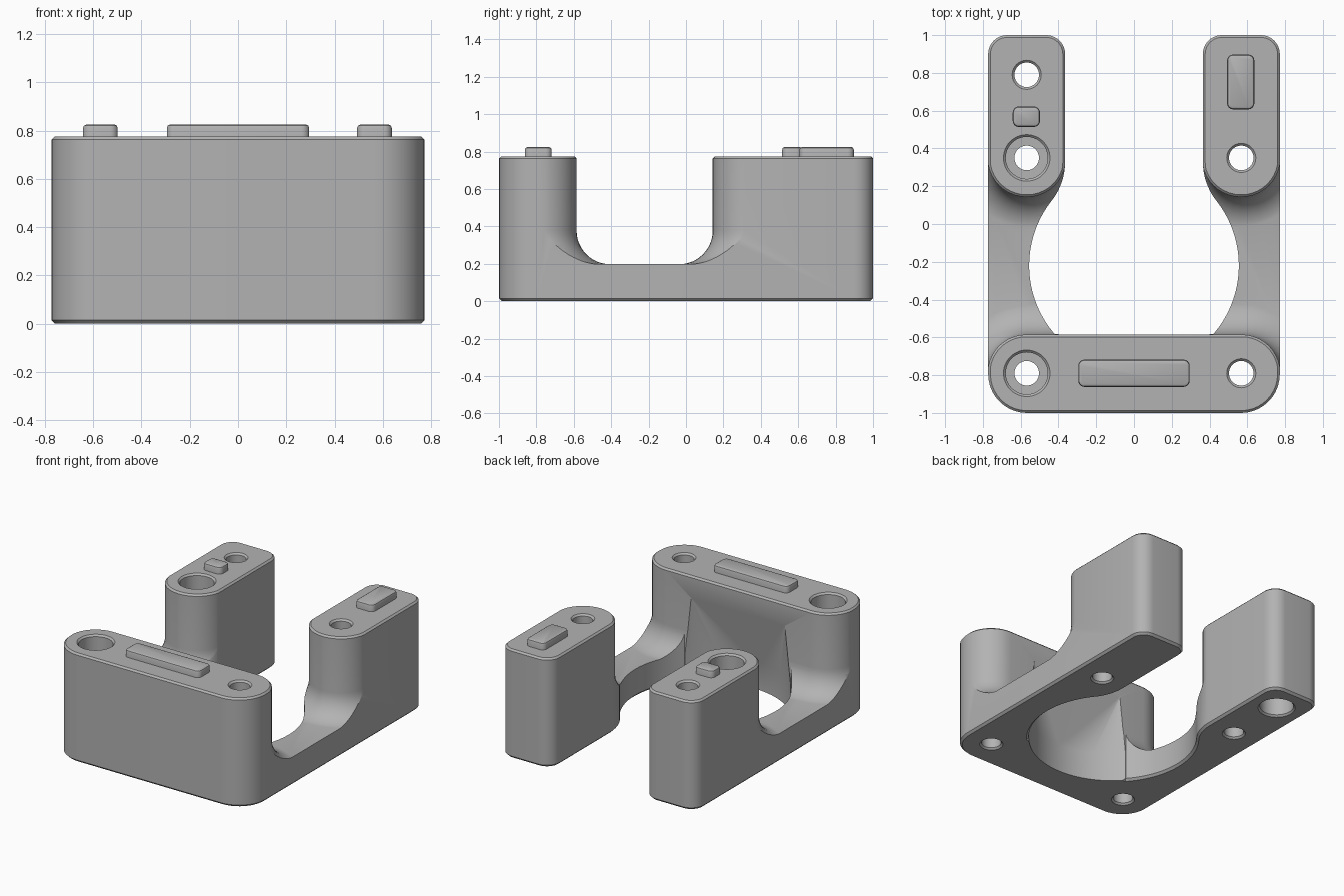
import bpy, bmesh, math
from mathutils import Vector, Matrix

cube = bpy.data.objects.get("Cube")
if cube:
    bpy.data.objects.remove(cube, do_unlink=True)

grey = bpy.data.materials.new("plain_grey")
grey.use_nodes = True
colour = (0.45, 0.45, 0.45, 1)
grey.diffuse_color = colour
grey.node_tree.nodes["Principled BSDF"].inputs["Base Color"].default_value = colour

TOP, PLATE, FILLET = 0.775, 0.2, 0.18
BORE_X, FRONT_Y, HOLE_Y, REAR_Y = 0.568, -0.79, 0.35, 0.79
RING_Y, RING_R = -0.22, 0.555


def rounded(points, steps=10):
    """Outline from (x, y, corner radius) points, counter-clockwise."""
    out = []
    for i, (x, y, r) in enumerate(points):
        p = Vector((x, y))
        if r == 0:
            out.append(p)
            continue
        a = Vector(points[i - 1][:2])
        b = Vector(points[(i + 1) % len(points)][:2])
        d1, d2 = (p - a).normalized(), (b - p).normalized()
        turn = math.atan2(d1.x * d2.y - d1.y * d2.x, d1.dot(d2))
        start = p - d1 * r * math.tan(abs(turn) / 2)
        side = math.copysign(1, turn)
        centre = start + Vector((-d1.y, d1.x)) * r * side
        for k in range(steps + 1):
            out.append(centre + Matrix.Rotation(turn * k / steps, 2) @ (start - centre))
    return out


def offset(loop, dist):
    """Mitred offset, positive outward."""
    out = []
    for i, p in enumerate(loop):
        d1 = (p - loop[i - 1]).normalized()
        d2 = (loop[(i + 1) % len(loop)] - p).normalized()
        n1, n2 = Vector((d1.y, -d1.x)), Vector((d2.y, -d2.x))
        out.append(p + (n1 + n2) * dist / (1 + n1.dot(n2)))
    return out


def finish(name, bm):
    bmesh.ops.recalc_face_normals(bm, faces=bm.faces)
    mesh = bpy.data.meshes.new(name)
    bm.to_mesh(mesh)
    bm.free()
    mesh.materials.append(grey)
    obj = bpy.data.objects.new(name, mesh)
    bpy.context.collection.objects.link(obj)
    return obj


def stack(name, loop, levels):
    """Solid through offset copies of an outline, levels are (z, offset)."""
    bm = bmesh.new()
    rings = [[bm.verts.new((p.x, p.y, z)) for p in offset(loop, d)] for z, d in levels]
    n = len(loop)
    for low, high in zip(rings, rings[1:]):
        for i in range(n):
            j = (i + 1) % n
            bm.faces.new((low[i], low[j], high[j], high[i]))
    bm.faces.new(rings[0][::-1])
    bm.faces.new(rings[-1])
    return finish(name, bm)


def circle(x, y, r, n=48):
    return [Vector((x + r * math.cos(math.tau * k / n), y + r * math.sin(math.tau * k / n)))
            for k in range(n)]


def boolean(obj, tool, operation):
    mod = obj.modifiers.new("cut", 'BOOLEAN')
    mod.operation, mod.solver, mod.object = operation, 'EXACT', tool
    bpy.context.view_layer.objects.active = obj
    bpy.ops.object.modifier_apply(modifier=mod.name)
    bpy.data.objects.remove(tool, do_unlink=True)


def smooth(obj):
    bpy.ops.object.select_all(action='DESELECT')
    obj.select_set(True)
    bpy.context.view_layer.objects.active = obj
    bpy.ops.object.shade_smooth_by_angle(angle=math.radians(28))


# Overall footprint: rounded U with a round inner opening
half = [(0.772, -1, 0.205), (0.772, 1, 0.1), (0.365, 1, 0.1), (0.365, 0.214, 0.33)]
ARC = 32
for k in range(ARC + 1):
    a = math.radians(38 - 78.9 * k / ARC)
    half.append((RING_R * math.cos(a), RING_Y + RING_R * math.sin(a), 0))
footprint = rounded(half + [(-x, y, r) for x, y, r in reversed(half)])
body = stack("bracket_body", footprint,
             [(0, -0.015), (0.015, 0), (TOP - 0.012, 0), (TOP, -0.012)])

# Low plate with flared uprights, limited by the footprint
levels = [(0.1, FILLET)]
for k in range(13):
    a = math.pi / 2 * k / 12
    levels.append((PLATE - 0.002 + FILLET * (1 - math.cos(a)), FILLET * (1 - math.sin(a))))
levels += [(TOP - 0.012, 0), (TOP + 0.005, -0.017)]

outlines = [rounded([(-0.775, -1.1, 0), (0.775, -1.1, 0),
                     (0.775, -0.585, 0.205), (-0.775, -0.585, 0.205)])]
for x0, x1 in ((0.36, 0.775), (-0.775, -0.36)):
    outlines.append(rounded([(x0, 0.143, 0.206), (x1, 0.143, 0.206), (x1, 1.1, 0), (x0, 1.1, 0)]))

slab = [Vector(p) for p in ((-1.2, -1.4), (1.2, -1.4), (1.2, 1.4), (-1.2, 1.4))]
limits = stack("plate_limits", slab, [(-0.1, 0), (PLATE, 0)])
for outline in outlines:
    boolean(limits, stack("upright", outline, levels), 'UNION')
boolean(body, limits, 'INTERSECT')

# Tapered recess from the round opening up into the front wall
bm = bmesh.new()
for z in (-0.05, PLATE):
    for p in circle(0, RING_Y, RING_R - 0.002, 96):
        bm.verts.new((p.x, p.y, z))
for x in (-0.37, 0.37):
    for y in (-0.584, -0.15):
        bm.verts.new((x, y, 0.62))
hull = bmesh.ops.convex_hull(bm, input=bm.verts)
bmesh.ops.delete(bm, geom=[v for v in bm.verts if not v.link_faces], context='VERTS')
boolean(body, finish("recess_cutter", bm), 'DIFFERENCE')

# Screw holes, with chamfered mouths and counterbores
bores = [(-BORE_X, FRONT_Y, "top"), (BORE_X, FRONT_Y, ""), (-BORE_X, HOLE_Y, "top"),
         (BORE_X, HOLE_Y, ""), (-BORE_X, REAR_Y, "bottom")]
WIDE, C = 0.046, 0.012
for x, y, side in bores:
    low = WIDE if side == "bottom" else 0
    high = WIDE if side == "top" else 0
    steps = [(-C, low + 2 * C), (C, low)]
    if low:
        steps += [(0.25, low), (0.251, 0)]
    if high:
        steps += [(TOP - 0.251, 0), (TOP - 0.25, high)]
    steps += [(TOP - C, high), (TOP + C, high + 2 * C)]
    boolean(body, stack("bore_cutter", circle(x, y, 0.065), steps), 'DIFFERENCE')
smooth(body)

# Raised locating pads
pads = [("front_pad", 0, -0.79, 0.295, 0.072), ("left_pad", 0.565, 0.752, 0.072, 0.145),
        ("right_pad", -0.57, 0.568, 0.072, 0.054)]
for name, x, y, w, h in pads:
    outline = rounded([(x - w, y - h, 0.032), (x + w, y - h, 0.032),
                       (x + w, y + h, 0.032), (x - w, y + h, 0.032)], 6)
    smooth(stack(name, outline, [(TOP - 0.02, 0), (0.81, 0), (0.82, -0.004),
                                 (0.825, -0.014)]))
